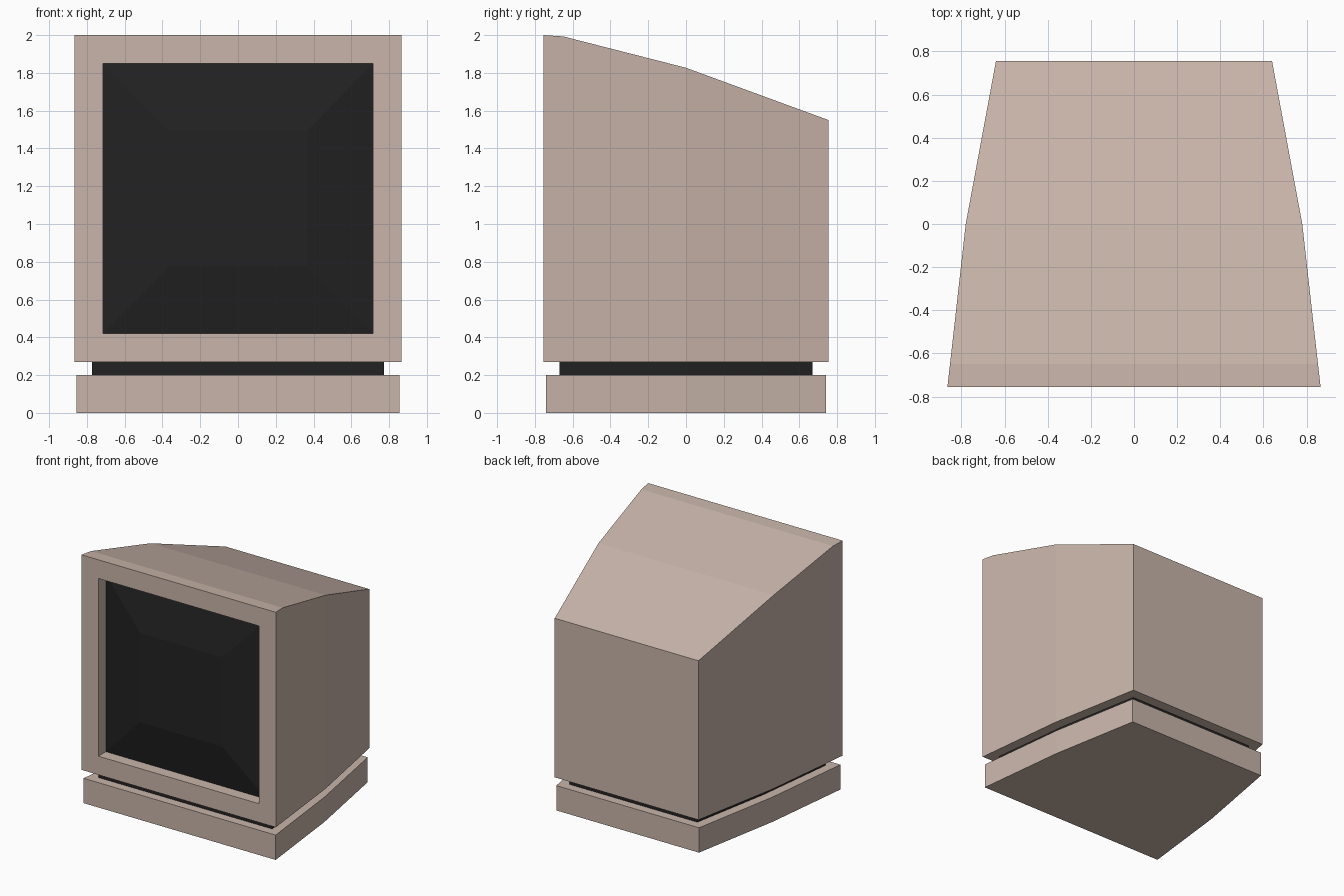
import bpy, bmesh

if "Cube" in bpy.data.objects:
    bpy.data.objects.remove(bpy.data.objects["Cube"])


def material(name, rgb):
    m = bpy.data.materials.new(name)
    m.diffuse_color = (*rgb, 1)
    m.use_nodes = True
    m.node_tree.nodes["Principled BSDF"].inputs["Base Color"].default_value = m.diffuse_color
    return m


beige = material("warm beige plastic", (0.58, 0.46, 0.40))
black = material("near black", (0.016, 0.016, 0.016))


def loft(name, rings, mat, cap_first=True, cap_last=True):
    """Join rectangular rings (y, half width, bottom z, top z) along y."""
    bm = bmesh.new()
    loops = [[bm.verts.new(p) for p in ((-w, y, z0), (w, y, z0), (w, y, z1), (-w, y, z1))]
             for y, w, z0, z1 in rings]
    for a, b in zip(loops, loops[1:]):
        for i in range(4):
            j = (i + 1) % 4
            bm.faces.new((a[j], a[i], b[i], b[j]))
    if cap_first:
        bm.faces.new(loops[0])
    if cap_last:
        bm.faces.new(loops[-1][::-1])
    mesh = bpy.data.meshes.new(name)
    bm.to_mesh(mesh)
    bm.free()
    mesh.materials.append(mat)
    ob = bpy.data.objects.new(name, mesh)
    bpy.context.collection.objects.link(ob)
    return ob


# Cabinet: recessed screen opening, front bezel, then tapered shell to the back
loft("cabinet", [
    (-0.66, 0.715, 0.42, 1.85),
    (-0.755, 0.715, 0.42, 1.85),
    (-0.755, 0.865, 0.27, 2.0),
    (-0.65, 0.853, 0.27, 1.993),
    (0.0, 0.78, 0.27, 1.827),
    (0.755, 0.64, 0.27, 1.55),
], beige, cap_first=False)

# Bulging faceted screen
loft("screen", [
    (-0.725, 0.365, 0.775, 1.493),
    (-0.66, 0.715, 0.42, 1.85),
], black, cap_last=False)

# Inset neck between cabinet and base
loft("neck", [
    (-0.67, 0.773, 0.2, 0.27),
    (0.0, 0.693, 0.2, 0.27),
    (0.67, 0.57, 0.2, 0.27),
], black)

# Base plinth
loft("base", [
    (-0.742, 0.855, 0.0, 0.2),
    (0.0, 0.77, 0.0, 0.2),
    (0.742, 0.635, 0.0, 0.2),
], beige)
